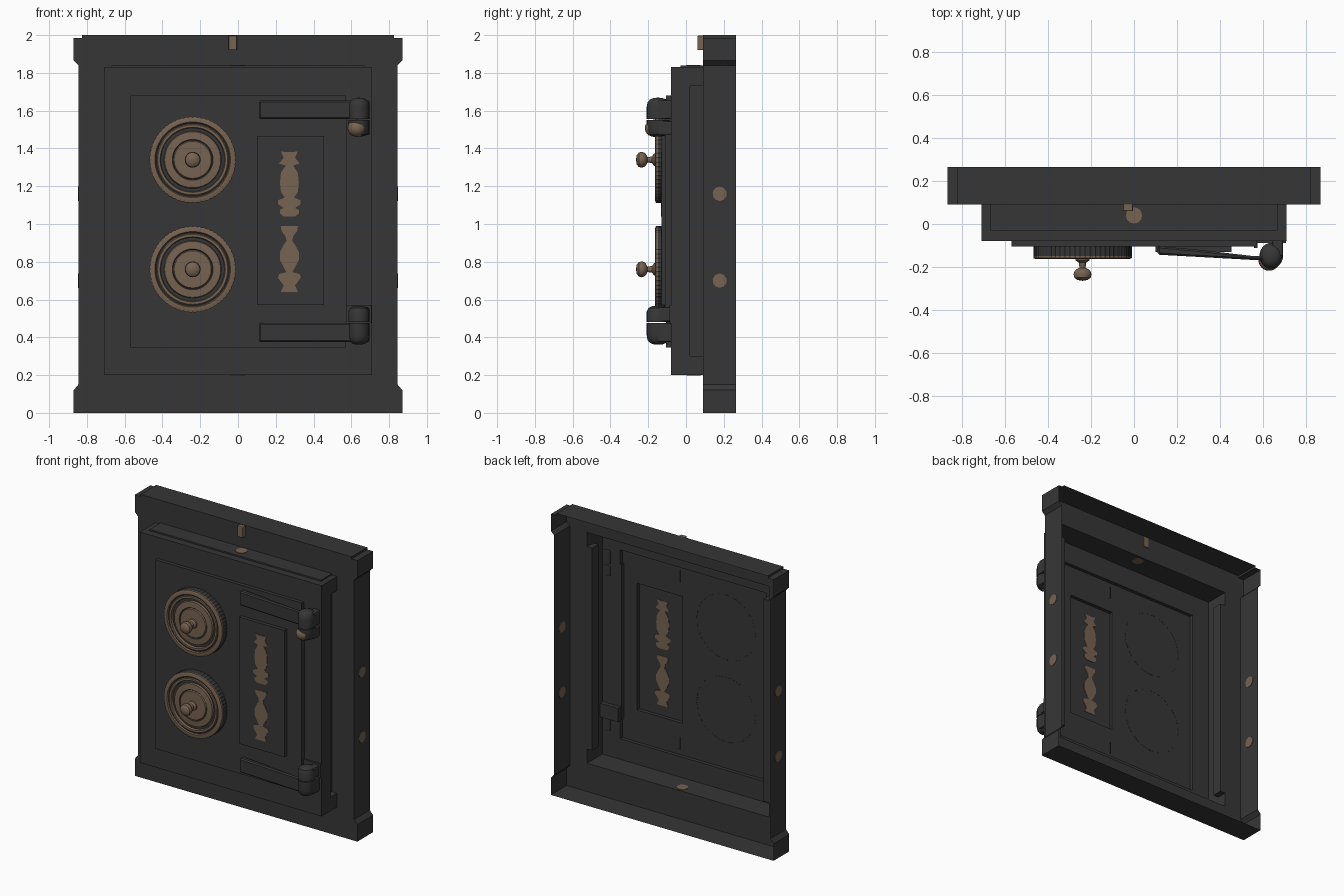
import bpy, bmesh, math
from mathutils import Vector, Matrix

if "Cube" in bpy.data.objects:
    bpy.data.objects.remove(bpy.data.objects["Cube"])


def material(name, rgb):
    m = bpy.data.materials.new(name)
    m.diffuse_color = (*rgb, 1)
    m.use_nodes = True
    m.node_tree.nodes["Principled BSDF"].inputs["Base Color"].default_value = m.diffuse_color
    return m


IRON = material("dark iron", (0.037, 0.037, 0.037))
BRASS = material("aged brass", (0.185, 0.125, 0.082))


def finish(name, bm, mats, smooth=False, normals=True):
    if normals:
        bmesh.ops.recalc_face_normals(bm, faces=bm.faces)
    me = bpy.data.meshes.new(name)
    bm.to_mesh(me)
    bm.free()
    for m in mats:
        me.materials.append(m)
    ob = bpy.data.objects.new(name, me)
    bpy.context.collection.objects.link(ob)
    if smooth:
        bpy.ops.object.select_all(action='DESELECT')
        ob.select_set(True)
        bpy.context.view_layer.objects.active = ob
        bpy.ops.object.shade_smooth_by_angle(angle=math.radians(35))
    return ob


def rect(x0, x1, z0, z1):
    return [(x0, z0), (x1, z0), (x1, z1), (x0, z1)]


def loop_edges(bm, pts, y):
    vs = [bm.verts.new((x, y, z)) for x, z in pts]
    return [bm.edges.new((vs[i], vs[(i + 1) % len(vs)])) for i in range(len(vs))]


def tray(name, outline, y_back, y_front, hole=None, skip_sides=False, extra=()):
    """Sheet shell, open at the back, with an optional hole in its front."""
    bm = bmesh.new()
    edges = loop_edges(bm, outline, y_front)
    if hole:
        edges += loop_edges(bm, hole, y_front)
    bmesh.ops.triangle_fill(bm, edges=edges, use_beauty=True, normal=(0, -1, 0))
    for f in bm.faces:
        if f.normal.y > 0:
            f.normal_flip()
    n = len(outline)
    for i in range(n):
        (ax, az), (bx, bz) = outline[i], outline[(i + 1) % n]
        if skip_sides and ax == bx:
            continue
        bm.faces.new([bm.verts.new(p) for p in ((ax, y_front, az), (bx, y_front, bz),
                                                (bx, y_back, bz), (ax, y_back, az))][::-1])
    for poly in extra:
        bm.faces.new([bm.verts.new(p) for p in poly])
    bmesh.ops.remove_doubles(bm, verts=bm.verts, dist=1e-5)
    return finish(name, bm, [IRON])


def box(name, x, y, z, mat, bevel=0):
    bm = bmesh.new()
    bmesh.ops.create_cube(bm, size=1)
    for v in bm.verts:
        v.co = [lo + (c + 0.5) * (hi - lo) for c, (lo, hi) in zip(v.co, (x, y, z))]
    if bevel:
        bmesh.ops.bevel(bm, geom=bm.edges[:], offset=bevel, segments=2, affect='EDGES', profile=0.5)
    return finish(name, bm, [mat])


def prism(name, pts, lift, depth, mat, bevel=0):
    """Extrude a flat outline along a vector; lift maps 2D points to 3D."""
    bm = bmesh.new()
    f = bm.faces.new([bm.verts.new(lift(*p)) for p in pts])
    r = bmesh.ops.extrude_face_region(bm, geom=[f], use_keep_orig=True)
    for v in r['geom']:
        if isinstance(v, bmesh.types.BMVert):
            v.co += Vector(depth)
    if bevel:
        bmesh.ops.bevel(bm, geom=bm.edges[:], offset=bevel, segments=1, affect='EDGES')
    return finish(name, bm, [mat])


def revolve(name, profile, matrix, mats, n=32, dark=(), teeth=0):
    """Turn (radius, height) points round local z; 'dark' lists bands using material 1."""
    bm = bmesh.new()
    rings = []
    for r, h in profile:
        ring = []
        for i in range(n):
            a = 2 * math.pi * i / n
            rr = r + (teeth if i % 2 and r > 0.22 else 0)
            ring.append(bm.verts.new(matrix @ Vector((rr * math.cos(a), rr * math.sin(a), h))))
        rings.append(ring)
    for k in range(len(rings) - 1):
        for i in range(n):
            j = (i + 1) % n
            f = bm.faces.new((rings[k][i], rings[k][j], rings[k + 1][j], rings[k + 1][i]))
            f.material_index = 1 if k in dark else 0
    bmesh.ops.remove_doubles(bm, verts=bm.verts, dist=1e-5)
    return finish(name, bm, mats, smooth=True)


def place(x, y, z, axis='Z'):
    m = Matrix.Translation((x, y, z))
    if axis == '-Y':
        m = m @ Matrix.Rotation(math.pi / 2, 4, 'X')
    elif axis == 'X':
        m = m @ Matrix.Rotation(math.pi / 2, 4, 'Y')
    return m


# Outer frame with widened corner blocks
half = [(0.87, 0), (0.87, 0.12), (0.845, 0.15), (0.845, 1.84), (0.87, 1.865),
        (0.87, 1.985), (0.825, 1.985), (0.825, 2.0)]
frame_outline = half + [(-x, z) for x, z in reversed(half)]
body = rect(-0.71, 0.71, 0.2, 1.83)
door = rect(-0.57, 0.57, 0.345, 1.68)
plaque = rect(0.1, 0.455, 0.57, 1.465)
tray("outer_frame", frame_outline, 0.265, 0.09, body)

# Protruding body, whose side walls have a long recess against the frame
YF, YB, YR, Z0, Z1 = -0.08, 0.09, 0.02, 0.3, 1.73
sides = []
for s in (1, -1):
    o, i = s * 0.71, s * 0.67
    sides += [
        [(o, YF, 0.2), (o, YB, 0.2), (o, YB, Z0), (o, YR, Z0),
         (o, YR, Z1), (o, YB, Z1), (o, YB, 1.83), (o, YF, 1.83)],
        [(i, YR, Z0), (i, YB, Z0), (i, YB, Z1), (i, YR, Z1)],
        [(o, YR, Z0), (i, YR, Z0), (i, YR, Z1), (o, YR, Z1)],
        [(o, YB, Z0), (i, YB, Z0), (i, YB, Z1), (o, YB, Z1)],
        [(o, YR, Z0), (i, YR, Z0), (i, YB, Z0), (o, YB, Z0)],
        [(o, YR, Z1), (i, YR, Z1), (i, YB, Z1), (o, YB, Z1)]]
tray("safe_body", body, YB, YF, door, True, sides)
box("body_top_ledge", (-0.67, 0.67), (-0.03, 0.09), (1.83, 1.84), IRON)

# Door panel and raised plaque
tray("door_panel", door, YF, -0.105, plaque)
tray("plaque", plaque, -0.105, -0.13)
box("door_edge_strip", (0.56, 0.575), (-0.112, -0.08), (0.48, 1.58), IRON)

# Two ornaments on the plaque: (half width, height) silhouettes, mirrored
upper = [(0.03, 1.04), (0.05, 1.055), (0.05, 1.075), (0.03, 1.085), (0.06, 1.105), (0.06, 1.125),
         (0.025, 1.14), (0.045, 1.17), (0.05, 1.22), (0.045, 1.27), (0.02, 1.31),
         (0.055, 1.32), (0.03, 1.35), (0.045, 1.385), (0.015, 1.38)]
lower = [(0.045, 0.64), (0.03, 0.675), (0.06, 0.715), (0.055, 0.735), (0.015, 0.745), (0.03, 0.77),
         (0.05, 0.81), (0.05, 0.85), (0.03, 0.89), (0.015, 0.91), (0.02, 0.935), (0.042, 0.965),
         (0.045, 0.99)]
for name, prof in (("upper_ornament", upper), ("lower_ornament", lower)):
    pts = [(0.272 + w, z) for w, z in prof] + [(0.272 - w, z) for w, z in reversed(prof)]
    prism(name, pts, lambda x, z: (x, -0.133, z), (0, 0.006, 0), BRASS)

# Combination dials with turned knobs
dial = [(0.226, 0.0), (0.226, 0.045), (0.226, 0.055), (0.215, 0.06), (0.2, 0.06), (0.195, 0.052),
        (0.19, 0.052), (0.185, 0.056), (0.172, 0.056), (0.168, 0.04), (0.152, 0.04),
        (0.148, 0.052), (0.108, 0.055), (0.103, 0.05), (0.098, 0.057), (0.0, 0.058)]
knob = [(0.034, 0.055), (0.032, 0.066), (0.018, 0.075), (0.014, 0.1), (0.026, 0.106), (0.037, 0.115),
        (0.042, 0.13), (0.038, 0.146), (0.024, 0.157), (0.0, 0.161)]
for name, z in (("upper", 1.34), ("lower", 0.76)):
    m = place(-0.24, -0.104, z, '-Y')
    revolve(name + "_dial", dial, m, [BRASS, IRON], 120, (0, 5, 9, 12), 0.004)
    revolve(name + "_dial_knob", knob, m, [BRASS], 32)

# Hinges, the lower one mirroring the upper
barrel = [(0, 0), (1, 0), (1, 0.065), (0.92, 0.09), (0.7, 0.105), (0.4, 0.112), (0, 0.114)]
stub = [(0, -0.005), (1, -0.005), (1, -0.06), (0.85, -0.08), (0.5, -0.09), (0, -0.092)]
arm = [(0.11, -0.103), (0.11, -0.143), (0.6, -0.17), (0.64, -0.18), (0.64, -0.15), (0.56, -0.15),
       (0.3, -0.12)]
for name, z, s in (("upper", 1.555, 1), ("lower", 0.475, -1)):
    m = place(0.64, -0.148, z) @ Matrix.Diagonal((0.055, 0.06, s, 1))
    revolve(name + "_hinge_barrel", barrel, m, [IRON], 24)
    revolve(name + "_hinge_stub", stub, m, [IRON], 24)
    prism(name + "_hinge_arm", arm, lambda x, y: (x, y, z), (0, 0, s * 0.1), IRON, 0.008)
    box(name + "_hinge_link", (0.645, 0.695), (-0.15, -0.075), sorted((z, z + s * 0.1)), IRON, 0.008)
    box(name + "_hinge_stub_link", (0.645, 0.695), (-0.15, -0.075),
        sorted((z - s * 0.01, z - s * 0.085)), IRON, 0.008)
box("lower_hinge_pocket", (0.565, 0.708), (-0.088, -0.05), (0.475, 0.572), IRON)
ball = [(0.05 * math.sin(a * math.pi / 10), 0.046 * math.cos(a * math.pi / 10)) for a in range(11)]
revolve("hinge_pin_ball", ball, place(0.63, -0.168, 1.507), [BRASS], 24)

# Brass plugs on the sides, body top and body floor, and the tab at the top
plug = [(0, -0.003), (0.038, -0.003), (0.038, 0.003), (0, 0.003)]
for s, side in ((1, "right"), (-1, "left")):
    for z in (1.16, 0.7):
        revolve(f"{side}_plug", plug, place(s * 0.845, 0.178, z, 'X'), [BRASS], 10)
for name, z in (("body_top_plug", 1.84), ("body_top_plug_inside", 1.83), ("body_floor_plug", 0.2)):
    revolve(name, plug, place(0, 0.04, z), [BRASS], 12)
box("top_tab", (-0.05, -0.005), (0.06, 0.095), (1.92, 1.998), BRASS, 0.006)
